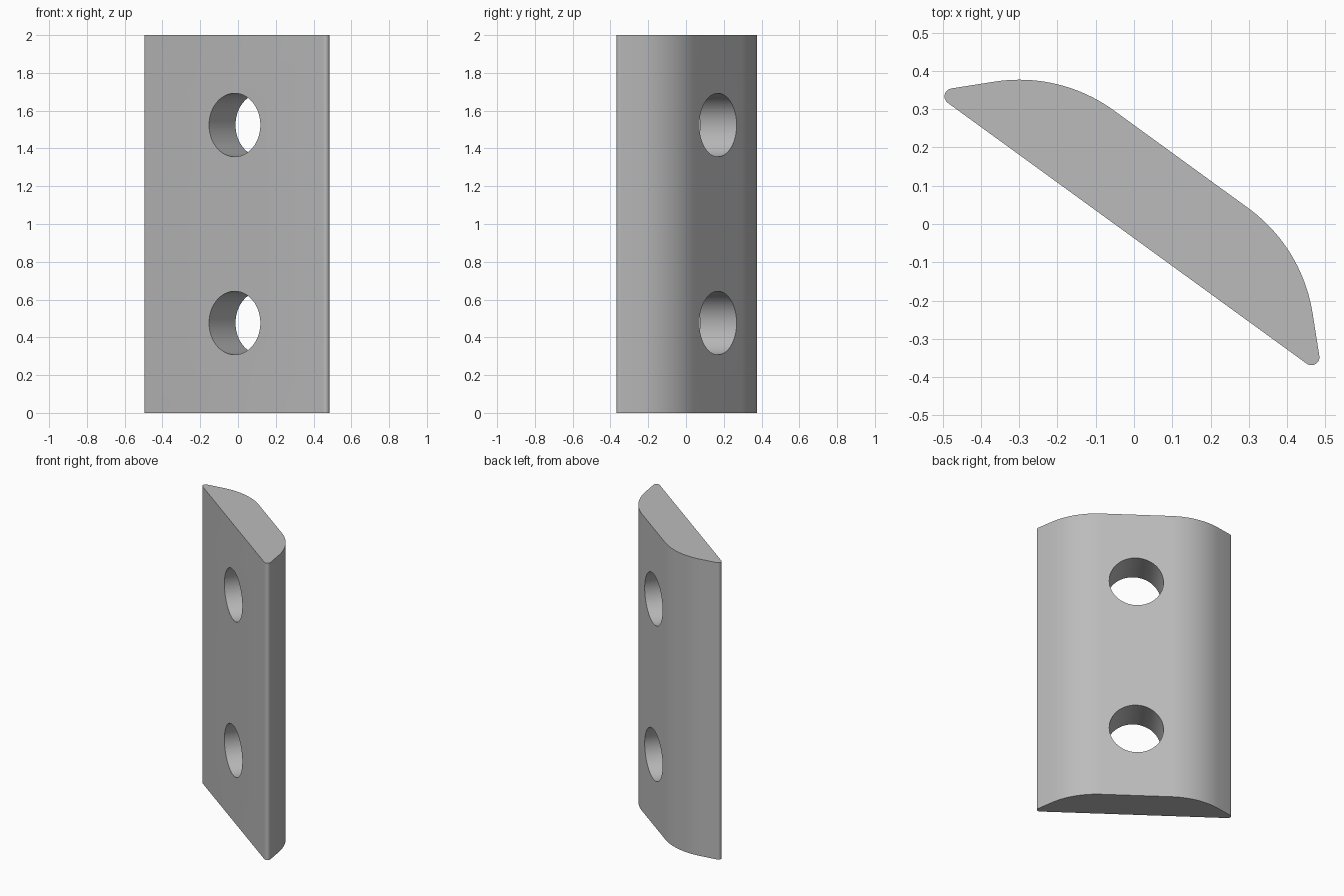
import bpy, bmesh, math
from mathutils import Matrix, Vector

cube = bpy.data.objects.get("Cube")
if cube:
    bpy.data.objects.remove(cube, do_unlink=True)

HEIGHT = 2.0
TILT = math.radians(-36)          # the section is turned about z
FRONT, BACK = -0.03, 0.209        # flat faces, measured across the plate
FLAT = 0.217                      # half width of the back flat
BIG_R, TIP_R = 0.42, 0.021        # back shoulder and tip radii
HOLE_R, HOLE_OFFSET = 0.168, 0.524
turn = Matrix.Rotation(TILT, 4, 'Z')


def arc(cx, cy, r, start, end, steps):
    """Points on an arc, angles in degrees."""
    angles = [math.radians(start + (end - start) * i / steps) for i in range(steps + 1)]
    return [Vector((cx + r * math.cos(a), cy + r * math.sin(a), 0)) for a in angles]


def make_object(name, bm):
    bmesh.ops.recalc_face_normals(bm, faces=bm.faces)
    mesh = bpy.data.meshes.new(name)
    bm.to_mesh(mesh)
    bm.free()
    obj = bpy.data.objects.new(name, mesh)
    bpy.context.collection.objects.link(obj)
    return obj


# Grey metal
grey = bpy.data.materials.new("grey")
grey.use_nodes = True
colour = (0.5, 0.5, 0.5, 1)
grey.diffuse_color = colour
grey.node_tree.nodes["Principled BSDF"].inputs["Base Color"].default_value = colour

# Half section: rounded tip, sloped side, broad shoulder; then mirrored
shoulder = arc(FLAT, BACK - BIG_R, BIG_R, 45, 90, 20)
corner = shoulder[0].x + shoulder[0].y - FRONT
tip_x = corner - TIP_R / math.tan(math.radians(22.5))
half = arc(tip_x, FRONT + TIP_R, TIP_R, -90, 45, 12) + shoulder
section = half + [Vector((-p.x, p.y, 0)) for p in reversed(half)]

# Plate body
bm = bmesh.new()
base = bm.faces.new([bm.verts.new(p) for p in section])
top = bmesh.ops.extrude_face_region(bm, geom=[base])["geom"]
bmesh.ops.translate(bm, vec=(0, 0, HEIGHT),
                    verts=[v for v in top if isinstance(v, bmesh.types.BMVert)])
bmesh.ops.transform(bm, matrix=turn, verts=bm.verts)
plate = make_object("plate", bm)
plate.data.materials.append(grey)

# Two round through holes
bm = bmesh.new()
for side in (-1, 1):
    place = (turn @ Matrix.Translation((0, 0, HEIGHT / 2 + side * HOLE_OFFSET))
             @ Matrix.Rotation(math.pi / 2, 4, 'X'))
    bmesh.ops.create_cone(bm, cap_ends=True, segments=64, radius1=HOLE_R,
                          radius2=HOLE_R, depth=1.2, matrix=place)
cutter = make_object("hole_cutter", bm)
cutter.data.materials.append(grey)
cutter.hide_render = True

cut = plate.modifiers.new("holes", 'BOOLEAN')
cut.operation = 'DIFFERENCE'
cut.solver = 'EXACT'
cut.object = cutter
bpy.ops.object.select_all(action='DESELECT')
bpy.context.view_layer.objects.active = plate
plate.select_set(True)
bpy.ops.object.modifier_apply(modifier=cut.name)
bpy.data.objects.remove(cutter, do_unlink=True)

bpy.ops.object.shade_smooth_by_angle(angle=math.radians(30))
